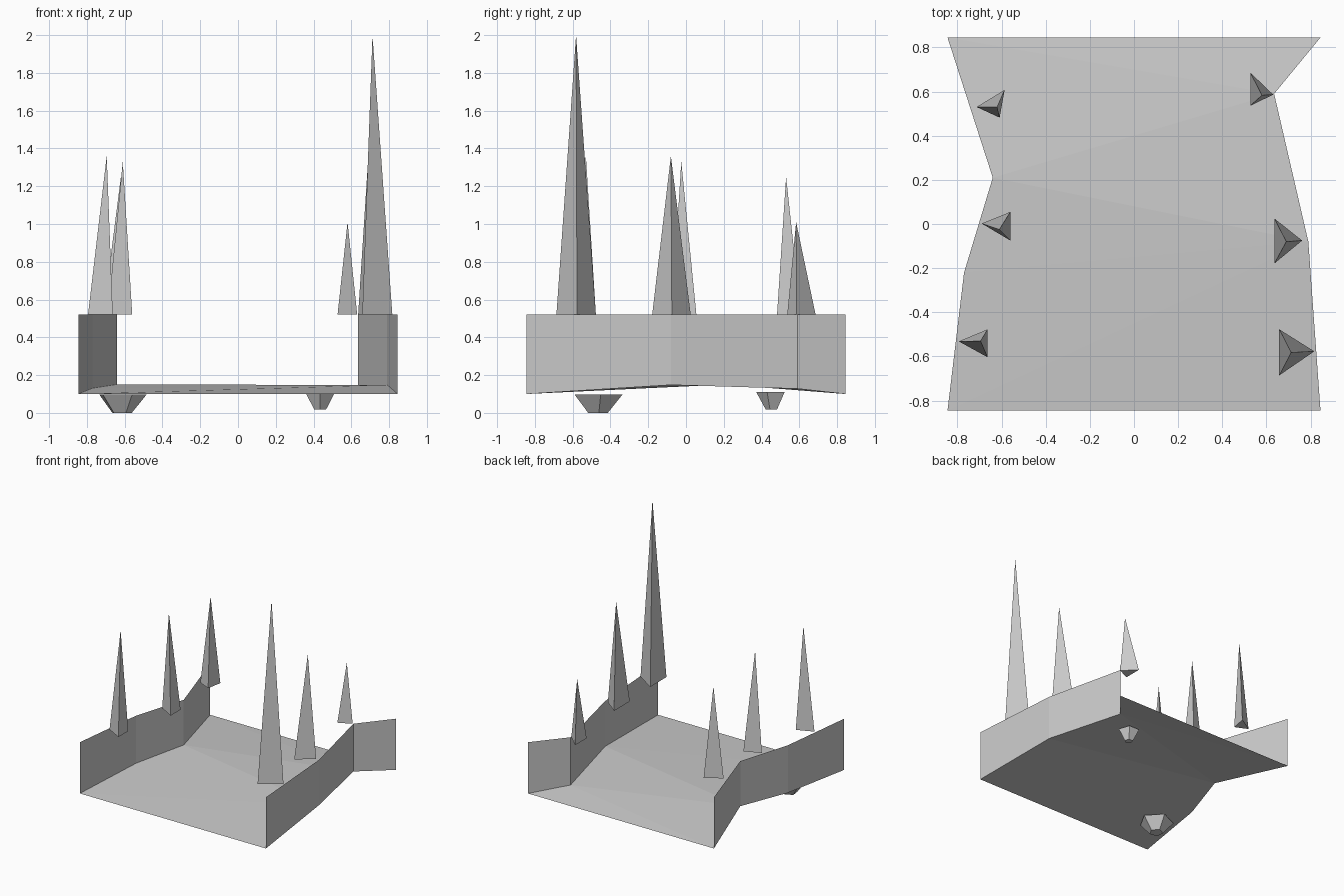
import bpy, bmesh, math

if "Cube" in bpy.data.objects:
    bpy.data.objects.remove(bpy.data.objects["Cube"])

WALL_TOP = 0.52


def make(name, verts, faces, fix=False):
    me = bpy.data.meshes.new(name)
    me.from_pydata(verts, [], faces)
    if fix:
        bm = bmesh.new()
        bm.from_mesh(me)
        bmesh.ops.recalc_face_normals(bm, faces=bm.faces)
        bm.to_mesh(me)
        bm.free()
    ob = bpy.data.objects.new(name, me)
    bpy.context.collection.objects.link(ob)
    return ob


# Side outlines, front to back, at floor height
left = [(-0.845, -0.845, 0.10), (-0.77, -0.22, 0.13),
        (-0.64, 0.21, 0.15), (-0.845, 0.845, 0.10)]
right = [(0.845, -0.845, 0.10), (0.79, -0.08, 0.148),
         (0.635, 0.59, 0.128), (0.845, 0.845, 0.10)]

# Thin faceted floor, strip of triangles between the outlines
make("floor", left + right,
     [(0, 4, 5), (0, 5, 1), (1, 5, 2), (2, 5, 6), (2, 6, 3), (3, 6, 7)])

# Thin folded side walls
for name, line in (("left_wall", left[::-1]), ("right_wall", right)):
    n = len(line)
    top = [(x, y, WALL_TOP) for x, y, z in line]
    make(name, line + top, [(i, i + 1, n + i + 1, n + i) for i in range(n - 1)])

# Three-sided spikes: apex, then triangular base corners
spikes = {
    "left_spike_back": ((-0.62, 0.53, 1.25), (-0.713, 0.53), (-0.609, 0.482), (-0.586, 0.608)),
    "left_spike_middle": ((-0.61, -0.025, 1.33), (-0.69, 0.002), (-0.56, -0.075), (-0.56, 0.055)),
    "left_spike_front": ((-0.695, -0.53, 1.36), (-0.794, -0.532), (-0.663, -0.604), (-0.663, -0.477)),
    "right_spike_front": ((0.712, -0.582, 2.0), (0.817, -0.577), (0.658, -0.477), (0.658, -0.686)),
    "right_spike_middle": ((0.69, -0.08, 1.36), (0.762, -0.075), (0.636, 0.025), (0.636, -0.179)),
    "right_spike_back": ((0.58, 0.583, 1.01), (0.631, 0.586), (0.527, 0.686), (0.527, 0.536)),
}
for name, (apex, *base) in spikes.items():
    make(name, [apex] + [(x, y, WALL_TOP) for x, y in base],
         [(0, 1, 2), (0, 2, 3), (0, 3, 1), (1, 2, 3)], fix=True)


# Five-sided tapered feet
def foot(name, cx, cy, z0, z1, r0, r1, turn):
    ring = [(cx + r * math.cos(math.radians(turn + 72 * i)),
             cy + r * math.sin(math.radians(turn + 72 * i)), z)
            for r, z in ((r0, z0), (r1, z1)) for i in range(5)]
    sides = [(i, (i + 1) % 5, 5 + (i + 1) % 5, 5 + i) for i in range(5)]
    make(name, ring, sides + [tuple(range(5)), tuple(range(5, 10))], fix=True)


foot("front_foot", -0.617, -0.468, 0.0, 0.098, 0.055, 0.135, -65)
foot("back_foot", 0.435, 0.455, 0.018, 0.11, 0.033, 0.083, -90)
